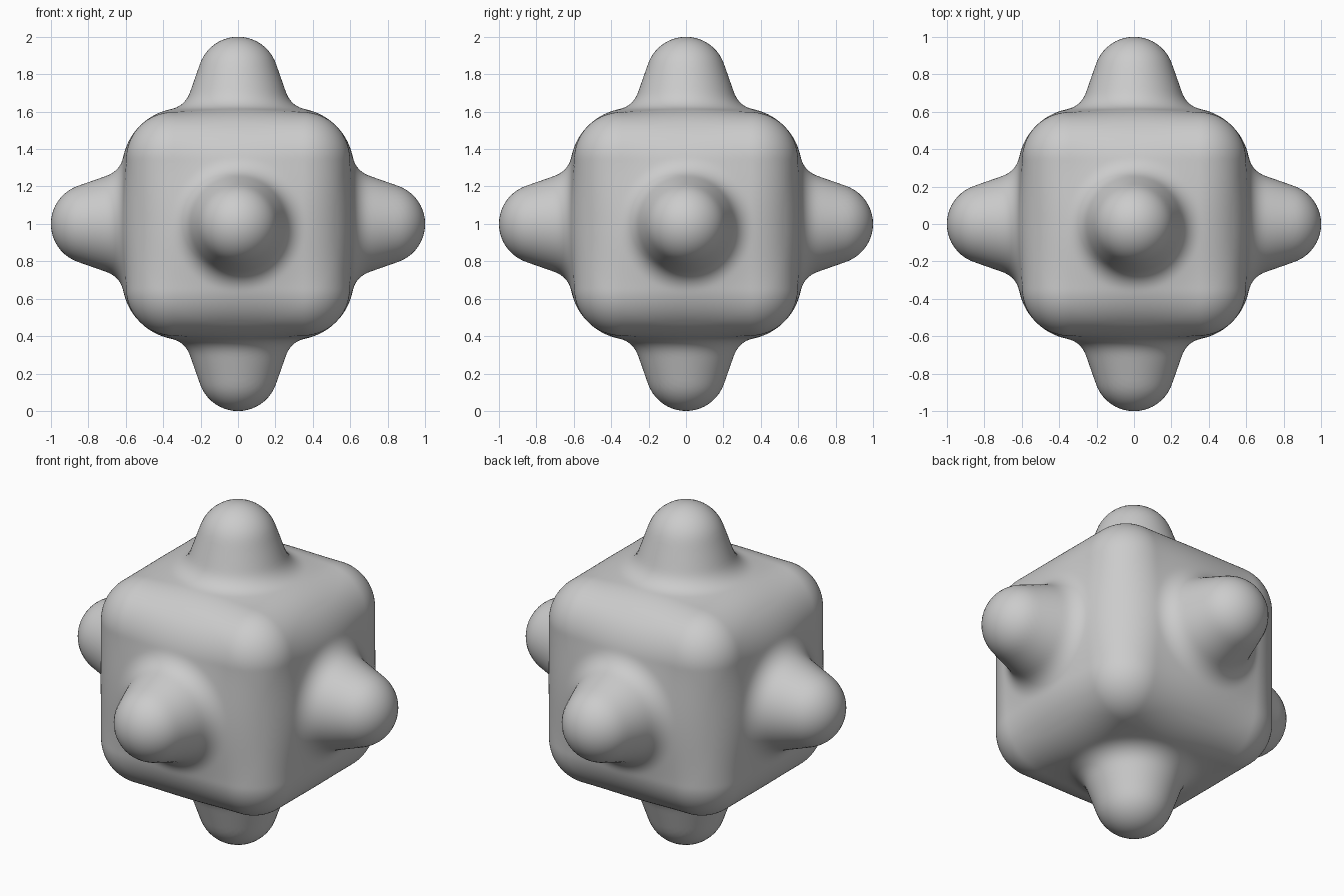
import bpy, bmesh
from math import hypot, sin, cos, atan
from mathutils import Vector

if "Cube" in bpy.data.objects:
    bpy.data.objects.remove(bpy.data.objects["Cube"])

CORE, ROUND = 0.347, 0.25            # rounded cube: inner half size, edge radius
TIP, TIP_R = 0.785, 0.215            # knob: centre and radius of the round tip
SIN, COS = sin(atan(0.35)), cos(atan(0.35))   # knob flank taper
BLEND = 0.07                         # width of the fillet at the knob base


def field(x, y, z):
    """Signed distance; x <= y <= z are the absolute coordinates."""
    r = hypot(x, y)
    # Rounded cube with slightly bulging faces
    outside = hypot(max(x - CORE, 0), max(y - CORE, 0), max(z - CORE, 0))
    body = outside - ROUND - 0.45 * max(0.55 - r, 0) ** 2
    # Tapered knob with a hemispherical tip on the nearest axis
    h = z - TIP
    if h * COS > r * SIN:
        knob = hypot(r, h) - TIP_R
    else:
        knob = r * COS + h * SIN - TIP_R
    # Filleted union
    k = max(BLEND - abs(body - knob), 0) / BLEND
    return min(body, knob) - k * k * BLEND / 4


def skin_radius(d):
    """Distance from the centre to the surface along direction d."""
    x, y, z = sorted(abs(c) for c in d)
    lo, hi = 0.5, 1.1
    for _ in range(16):
        mid = (lo + hi) / 2
        if field(x * mid, y * mid, z * mid) < 0:
            lo = mid
        else:
            hi = mid
    return lo


# Finely gridded cube, each vertex pushed out to the blended surface
bm = bmesh.new()
bmesh.ops.create_cube(bm, size=2)
bmesh.ops.subdivide_edges(bm, edges=bm.edges[:], cuts=79, use_grid_fill=True)
for v in bm.verts:
    d = v.co.normalized()
    v.co = d * skin_radius(d) + Vector((0, 0, 1))
for f in bm.faces:
    f.smooth = True

mesh = bpy.data.meshes.new("knobbed_cube")
bm.to_mesh(mesh)
bm.free()
bpy.context.collection.objects.link(bpy.data.objects.new("knobbed_cube", mesh))
